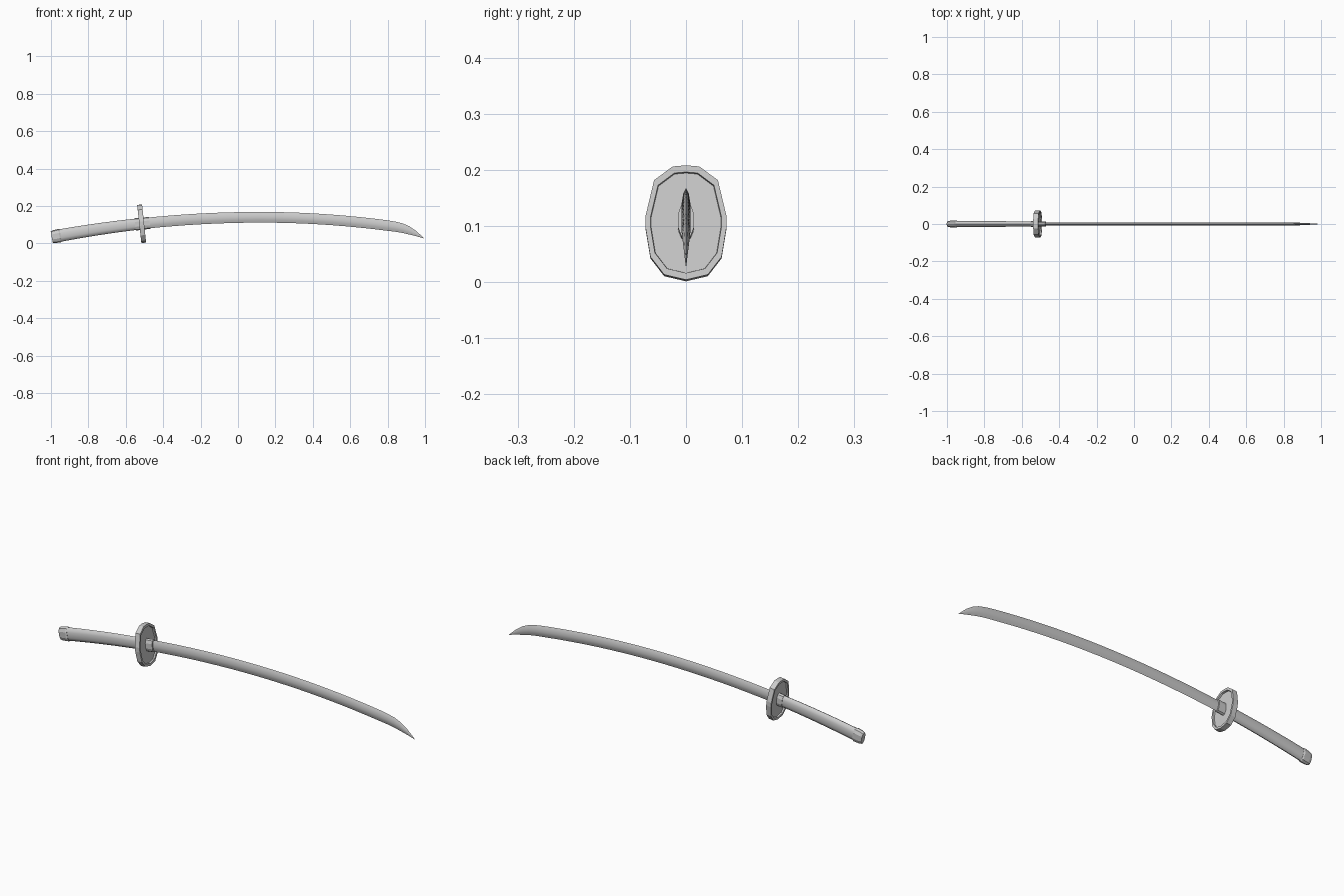
import bpy, math

if "Cube" in bpy.data.objects:
    bpy.data.objects.remove(bpy.data.objects["Cube"])


def spine(x):
    """Centre height and slope of the sword's curve at x."""
    k = 0.085 if x < 0.12 else 0.096
    return 0.1395 - k * (x - 0.12) ** 2, -2 * k * (x - 0.12)


def loft(name, rings, smooth=None):
    """Skin closed rings of equal size and cap both ends."""
    n = len(rings[0])
    verts = [p for r in rings for p in r]
    faces = [(i * n + j, i * n + (j + 1) % n, (i + 1) * n + (j + 1) % n, (i + 1) * n + j)
             for i in range(len(rings) - 1) for j in range(n)]
    faces += [tuple(range(n))[::-1], tuple(range(len(verts) - n, len(verts)))]
    mesh = bpy.data.meshes.new(name)
    mesh.from_pydata(verts, [], faces)
    obj = bpy.data.objects.new(name, mesh)
    bpy.context.collection.objects.link(obj)
    bpy.context.view_layer.objects.active = obj
    obj.select_set(True)
    bpy.ops.object.mode_set(mode='EDIT')
    bpy.ops.mesh.select_all(action='SELECT')
    bpy.ops.mesh.normals_make_consistent(inside=False)
    bpy.ops.object.mode_set(mode='OBJECT')
    if smooth:
        bpy.ops.object.shade_smooth_by_angle(angle=math.radians(smooth))
    obj.select_set(False)
    return obj


def ring(profile, x, half_y, half_z, drop=0):
    """Place a unit profile square to the curve at x."""
    z, s = spine(x)
    return [(x - s * v * half_z, u * half_y, z - drop + v * half_z) for u, v in profile]


def mirrored(half):
    """Complete a half profile, listed top to bottom, across y."""
    return half + [(-u, v) for u, v in reversed(half) if u > 0]


# Blade: slim lens section swept along the curve, back falling to the tip
lens = mirrored([(0, 1), (0.6, 0.65), (1, 0), (0.75, -0.5), (0, -1)])
blade = []
for i in range(18):
    x = -0.5 + 1.3 * i / 17
    z = spine(x)[0]
    blade.append([(x, u * 0.008, z + v * (0.029 - 0.001 * i / 17)) for u, v in lens])
for x, top, bottom, t in [(0.84, 0.1165, 0.0625, 0.0078), (0.88, 0.107, 0.0555, 0.007),
                          (0.915, 0.092, 0.0475, 0.0055), (0.95, 0.068, 0.039, 0.0035),
                          (0.975, 0.046, 0.032, 0.0018), (0.995, 0.0265, 0.026, 0.0002)]:
    blade.append([(x, u * t, (top + bottom) / 2 + v * (top - bottom) / 2) for u, v in lens])
loft("blade", blade, 40)

# Grip and fittings share a rounded section with a ridge top and bottom
oval = mirrored([(0, 1), (0.6, 0.85), (1, 0.4), (1, -0.4), (0.6, -0.85), (0, -1)])
loft("grip", [ring(oval, -0.97 + 0.0435 * i, 0.016 - 0.0002 * i, 0.033 - 0.0003 * i)
              for i in range(11)], 40)
loft("pommel", [ring(oval, x, y, z) for x, y, z in
                [(-0.996, 0.014, 0.030), (-0.985, 0.017, 0.034),
                 (-0.955, 0.020, 0.036), (-0.948, 0.017, 0.033)]])
loft("grip_collar", [ring(oval, x, 0.016, 0.033) for x in (-0.55, -0.52)])
loft("blade_collar", [ring(oval, x, 0.014, 0.032) for x in (-0.52, -0.472)])

# Guard: faceted oval disc with a recessed face on each side
guard_outline = mirrored([(0, 1), (0.33, 0.98), (0.79, 0.74), (1, 0.12), (1, -0.1),
                          (0.88, -0.6), (0.54, -0.91), (0, -1)])
gx = -0.515
loft("guard", [ring(guard_outline, gx + dx, y, z, 0.0005) for dx, y, z in
               [(-0.005, 0.062, 0.089), (-0.013, 0.063, 0.090), (-0.013, 0.072, 0.102),
                (0.013, 0.072, 0.102), (0.013, 0.063, 0.090), (0.005, 0.062, 0.089)]])
